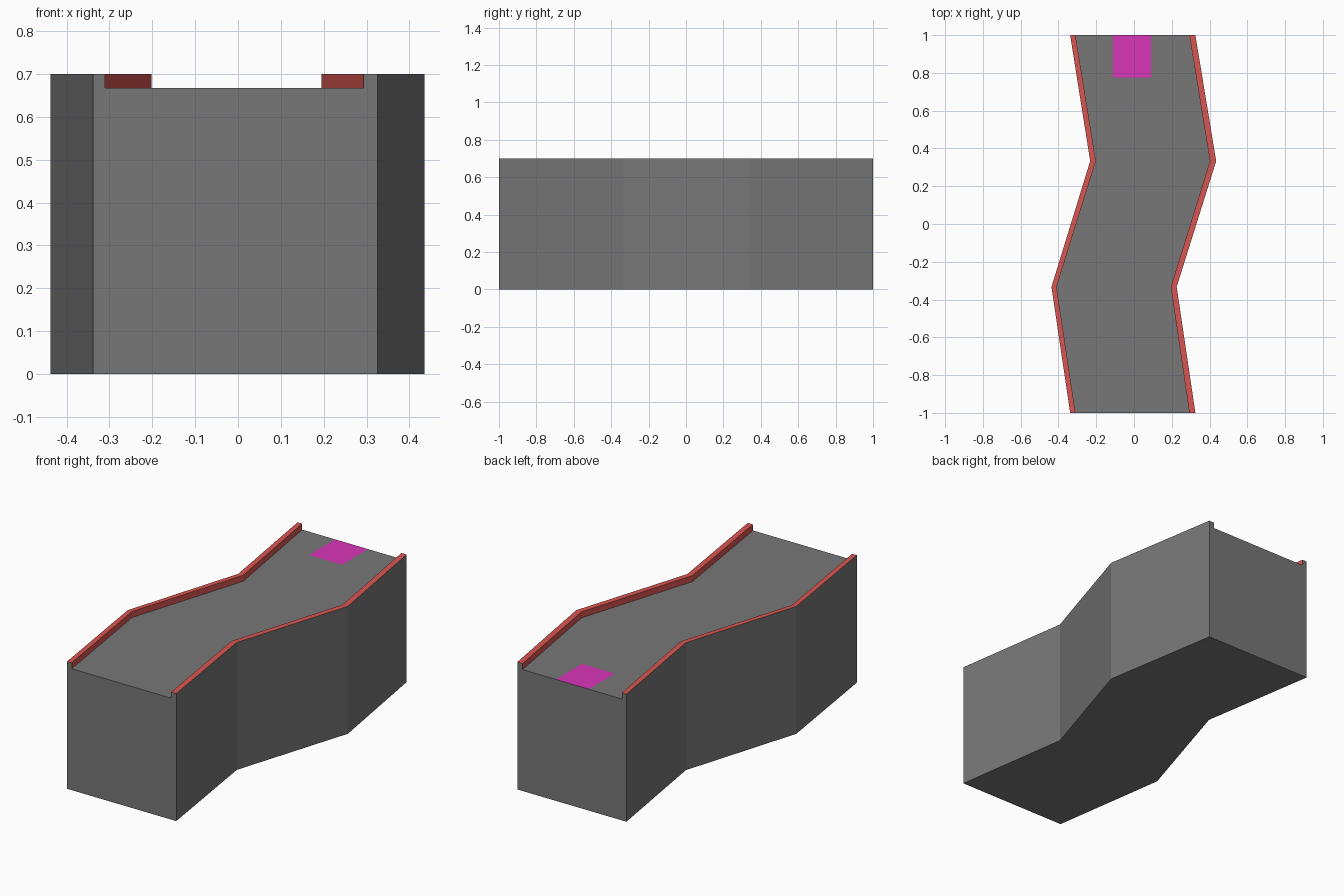
import bpy, bmesh
from mathutils import Vector

if "Cube" in bpy.data.objects:
    bpy.data.objects.remove(bpy.data.objects["Cube"])

TOP, DECK = 0.70, 0.667


def material(name, rgb):
    """Flat colour from 0-255 display values, converted to linear."""
    mat = bpy.data.materials.new(name)
    lin = [((c / 255 + 0.055) / 1.055) ** 2.4 for c in rgb]
    mat.diffuse_color = (*lin, 1)
    mat.use_nodes = True
    mat.node_tree.nodes["Principled BSDF"].inputs["Base Color"].default_value = mat.diffuse_color
    return mat


mats = [material("grey stone", (119, 119, 119)),
        material("red kerb", (216, 86, 82)),
        material("magenta marker", (216, 54, 186))]
GREY, RED, MAGENTA = range(3)

# Zigzag plan: y, then x of outer left, inner left, inner right, outer right
stations = [(-1.0, -0.338, -0.31, 0.293, 0.325),
            (-0.333, -0.437, -0.41, 0.195, 0.226),
            (0.333, -0.232, -0.202, 0.402, 0.435),
            (1.0, -0.338, -0.31, 0.293, 0.325)]

bm = bmesh.new()

# Cross-section ring at each station: block with a raised kerb on each side
rings = []
for y, ol, il, ir, orr in stations:
    section = [(ol, 0), (orr, 0), (orr, TOP), (ir, TOP),
               (ir, DECK), (il, DECK), (il, TOP), (ol, TOP)]
    rings.append([bm.verts.new((x, y, z)) for x, z in section])

# Skin between rings; kerb tops and inner sides are red
deck_end = None
for a, b in zip(rings, rings[1:]):
    for i in range(8):
        j = (i + 1) % 8
        f = bm.faces.new((a[i], a[j], b[j], b[i]))
        f.material_index = RED if i in (2, 3, 5, 6) else GREY
        if i == 4:
            deck_end = f

# End caps
bm.faces.new(rings[0])
bm.faces.new(rings[-1][::-1])

# Cut the marker rectangle into the rear deck section
deck = [deck_end]
for co, no in (((-0.11, 0, 0), (1, 0, 0)), ((0.09, 0, 0), (1, 0, 0)),
               ((0, 0.775, 0), (0, 1, 0))):
    geom = set(deck)
    for f in deck:
        geom.update(f.edges)
        geom.update(f.verts)
    bmesh.ops.bisect_plane(bm, geom=list(geom), dist=1e-5,
                           plane_co=Vector(co), plane_no=Vector(no))
    deck = [f for f in bm.faces
            if all(abs(v.co.z - DECK) < 1e-4 and v.co.y > 0.33 for v in f.verts)]
for f in deck:
    c = f.calc_center_median()
    if -0.11 < c.x < 0.09 and c.y > 0.775:
        f.material_index = MAGENTA

bmesh.ops.recalc_face_normals(bm, faces=bm.faces)
mesh = bpy.data.meshes.new("zigzag_walkway")
bm.to_mesh(mesh)
bm.free()
for m in mats:
    mesh.materials.append(m)
bpy.context.collection.objects.link(bpy.data.objects.new("zigzag_walkway", mesh))
